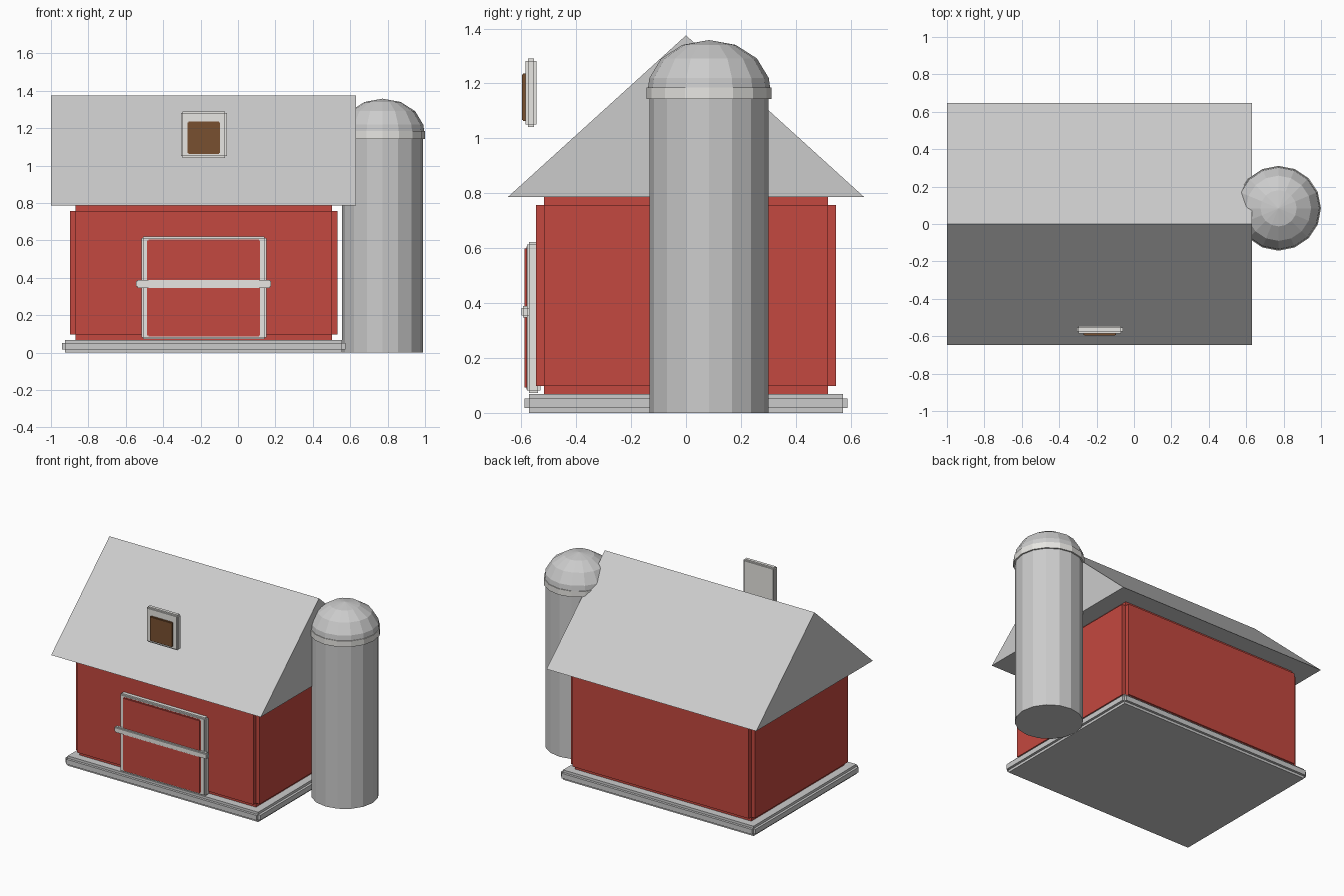
import bpy, bmesh
from math import cos, sin, pi

if "Cube" in bpy.data.objects:
    bpy.data.objects.remove(bpy.data.objects["Cube"])


def material(name, rgb):
    m = bpy.data.materials.new(name)
    m.diffuse_color = (*rgb, 1)
    m.use_nodes = True
    m.node_tree.nodes["Principled BSDF"].inputs["Base Color"].default_value = m.diffuse_color
    return m


RED = material("barn_red", (0.55, 0.065, 0.05))
WHITE = material("white_trim", (0.8, 0.79, 0.76))
BROWN = material("brown_wood", (0.19, 0.08, 0.03))


def finish(name, bm, mat=None):
    bmesh.ops.recalc_face_normals(bm, faces=bm.faces)
    me = bpy.data.meshes.new(name)
    bm.to_mesh(me)
    bm.free()
    ob = bpy.data.objects.new(name, me)
    bpy.context.collection.objects.link(ob)
    if mat:
        me.materials.append(mat)
    return ob


def notched_box(name, x, y, z, d, mat=None):
    """Box with every edge cut back in a square step of size d."""
    bm = bmesh.new()
    bmesh.ops.create_cube(bm, size=1)
    for v in bm.verts:
        for i, (lo, hi) in enumerate((x, y, z)):
            v.co[i] = hi - d if v.co[i] > 0 else lo + d
    bm.normal_update()
    for f in bmesh.ops.extrude_discrete_faces(bm, faces=bm.faces[:])["faces"]:
        f.normal_update()
        offset = f.normal * d
        for v in f.verts:
            v.co += offset
    return finish(name, bm, mat)


def lathe(name, profile, centre, mat=None, sides=16):
    """Closed solid of revolution from (radius, z) pairs."""
    bm = bmesh.new()
    rings = [[bm.verts.new((centre[0] + r * cos(2 * pi * k / sides),
                            centre[1] + r * sin(2 * pi * k / sides), z))
              for k in range(sides)] for r, z in profile]
    for a, b in zip(rings, rings[1:]):
        for k in range(sides):
            n = (k + 1) % sides
            bm.faces.new((a[k], a[n], b[n], b[k]))
    bm.faces.new(rings[0])
    bm.faces.new(rings[-1])
    bmesh.ops.remove_doubles(bm, verts=bm.verts, dist=0.0005)
    return finish(name, bm, mat)


# Barn body on its plinth
notched_box("plinth", (-0.942, 0.574), (-0.588, 0.588), (0, 0.069), 0.017)
notched_box("barn_walls", (-0.899, 0.531), (-0.546, 0.546), (0.069, 0.787), 0.029, RED)

# Gable roof: triangular profile extruded along x
bm = bmesh.new()
gable = bm.faces.new([bm.verts.new((-1, y, z))
                      for y, z in ((-0.648, 0.787), (0.648, 0.787), (0, 1.375))])
ext = bmesh.ops.extrude_face_region(bm, geom=[gable], use_keep_orig=True)
bmesh.ops.translate(bm, vec=(1.631, 0, 0),
                    verts=[g for g in ext["geom"] if isinstance(g, bmesh.types.BMVert)])
finish("roof", bm)

# Front door
notched_box("door_frame", (-0.516, 0.152), (-0.58, -0.53), (0.072, 0.622), 0.009, WHITE)
notched_box("door_panel", (-0.486, 0.118), (-0.588, -0.548), (0.086, 0.606), 0.007, RED)
notched_box("door_crossbar", (-0.545, 0.177), (-0.6, -0.57), (0.347, 0.389), 0.007, WHITE)

# Loft window
notched_box("window_frame", (-0.306, -0.06), (-0.585, -0.545), (1.042, 1.29), 0.009, WHITE)
notched_box("window_pane", (-0.269, -0.097), (-0.597, -0.567), (1.063, 1.236), 0.004, BROWN)

# Silo: body, ring and flattened dome
C = (0.773, 0.084)
lathe("silo_body", [(0.217, 0), (0.217, 1.16)], C)
lathe("silo_ring", [(0.227, 1.143), (0.227, 1.185)], C, WHITE)
dome = [(0.223 * cos(a * pi / 14), 1.18 + 0.178 * sin(a * pi / 14)) for a in (0, 1, 3, 5)]
lathe("silo_dome", dome + [(0.0001, 1.358)], C)
